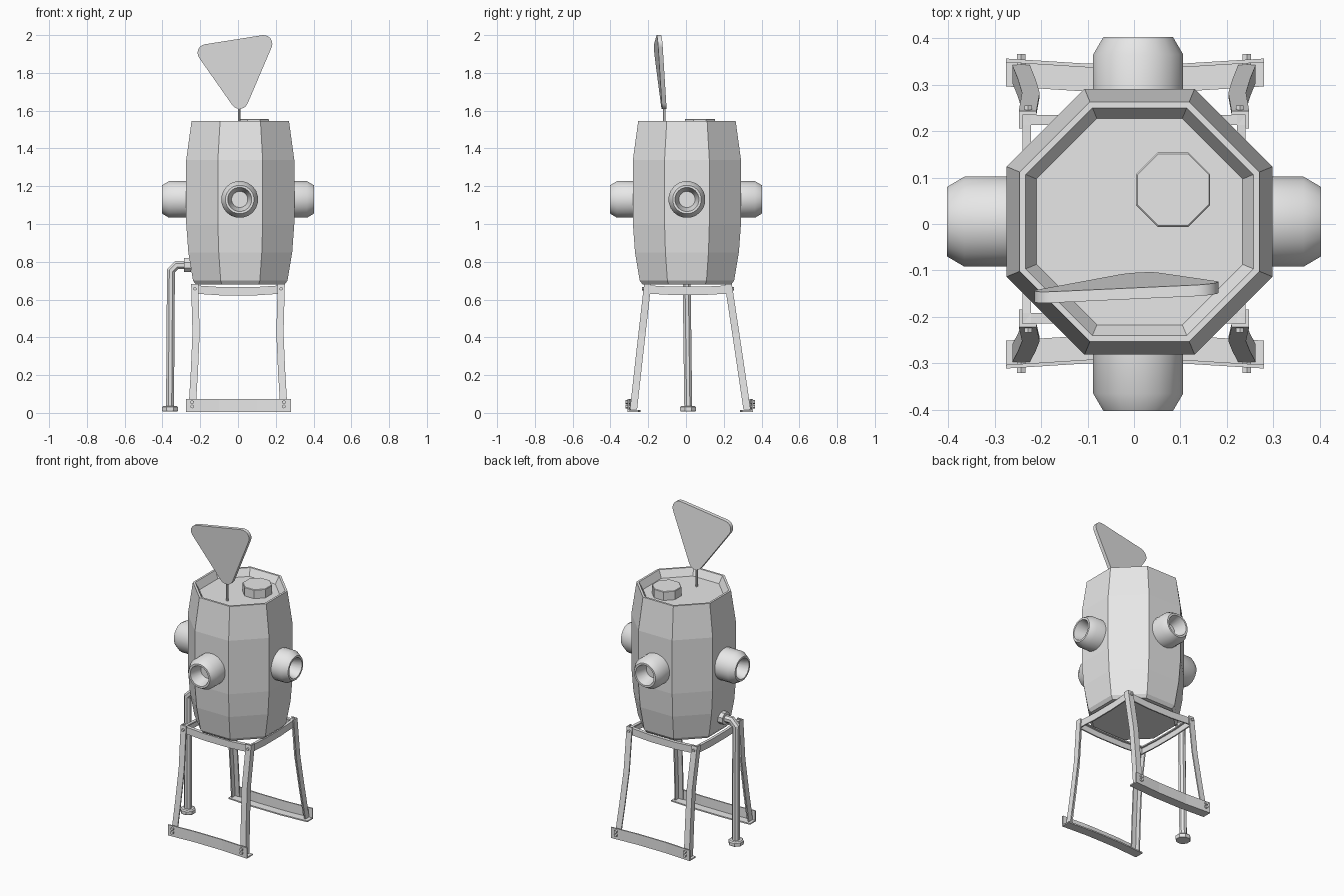
import bpy, bmesh
from math import pi, cos, sin, radians
from mathutils import Vector, Matrix

if "Cube" in bpy.data.objects:
    bpy.data.objects.remove(bpy.data.objects["Cube"])

grey = bpy.data.materials.new("plain grey")
grey.use_nodes = True
GREY = (0.8, 0.8, 0.8, 1)
grey.diffuse_color = GREY
grey.node_tree.nodes["Principled BSDF"].inputs["Base Color"].default_value = GREY


def finish(name, bm, smooth=False):
    bmesh.ops.recalc_face_normals(bm, faces=bm.faces)
    mesh = bpy.data.meshes.new(name)
    bm.to_mesh(mesh)
    bm.free()
    mesh.materials.append(grey)
    ob = bpy.data.objects.new(name, mesh)
    bpy.context.collection.objects.link(ob)
    if smooth:
        bpy.ops.object.select_all(action='DESELECT')
        ob.select_set(True)
        bpy.context.view_layer.objects.active = ob
        bpy.ops.object.shade_smooth_by_angle(angle=radians(35))
    return ob


def skin(name, rings, smooth=False):
    """Join equal rings of points into a closed solid."""
    bm = bmesh.new()
    rows = [[bm.verts.new(p) for p in ring] for ring in rings]
    n = len(rows[0])
    for a, b in zip(rows, rows[1:]):
        for i in range(n):
            j = (i + 1) % n
            bm.faces.new((a[i], a[j], b[j], b[i]))
    bm.faces.new(rows[0])
    bm.faces.new(rows[-1])
    return finish(name, bm, smooth)


def lathe(name, profile, sides, centre, axis=(0, 0, 1), smooth=False, flats=True):
    """Turn (radius, height) pairs; with flats the radius is measured to the flat sides."""
    rot = Vector((0, 0, 1)).rotation_difference(Vector(axis)).to_matrix()
    k = 1 / cos(pi / sides) if flats else 1
    rings = []
    for r, h in profile:
        ring = []
        for i in range(sides):
            a = 2 * pi * (i + 0.5) / sides
            ring.append(Vector(centre) + rot @ Vector((r * k * cos(a), r * k * sin(a), h)))
        rings.append(ring)
    return skin(name, rings, smooth)


def angle_bar(name, path, u, v, wu, wv, t=0.008):
    """L-section bar swept along a path."""
    u, v = Vector(u), Vector(v)
    section = [(0, 0), (wu, 0), (wu, t), (t, t), (t, wv), (0, wv)]
    return skin(name, [[Vector(p) + u * a + v * b for a, b in section] for p in path])


# Barrel with recessed lid
lathe("barrel", [(0.235, 0.68), (0.25, 0.70), (0.275, 0.85), (0.286, 1.0), (0.286, 1.34),
                 (0.258, 1.545), (0.245, 1.545), (0.222, 1.50)], 8, (0.012, 0.005, 0))
lathe("filler_cap", [(0.08, 1.49), (0.08, 1.553), (0.077, 1.556)], 8, (0.084, 0.074, 0))

# Four open nozzles
nozzle = [(0.098, 0.25), (0.098, 0.365), (0.076, 0.402), (0.064, 0.402), (0.043, 0.325)]
for side, axis in {"front": (0, -1, 0), "back": (0, 1, 0),
                   "left": (1, 0, 0), "right": (-1, 0, 0)}.items():
    centre = (0.009, 0, 1.13) if axis[0] == 0 else (0, 0.005, 1.13)
    lathe(side + "_nozzle", nozzle, 20, centre, axis, True, False)

# Rounded triangular sign on a rod, leaning forward
corners = [Vector((0.008, 1.655)), Vector((0.136, 1.954)), Vector((-0.168, 1.906))]
R = 0.046
outline = []
for i, c in enumerate(corners):
    before = (c - corners[i - 1]).normalized()
    after = (corners[(i + 1) % 3] - c).normalized()
    start = Vector((before.y, -before.x))
    turn = before.angle(after)
    for k in range(7):
        a = turn * k / 6
        outline.append(c + R * Vector((start.x * cos(a) - start.y * sin(a),
                                       start.x * sin(a) + start.y * cos(a))))


def on_sign(p, depth):
    y = -0.117 - 0.088 * (p.y - 1.61) + 0.06 * p.x
    return Vector((p.x, y + depth, p.y))


skin("sign_plate", [[on_sign(p, d) for p in outline] for d in (-0.012, 0.012)], True)
lathe("sign_rod", [(0.007, 1.49), (0.007, 1.64)], 8, (0.006, -0.115, 0))

# Legs, foot rails and bolts
for sy, side, top_y, foot_y in ((-1, "front", -0.222, -0.297), (1, "back", 0.243, 0.342)):
    for sx, hand in ((1, "left"), (-1, "right")):
        path = [(sx * 0.262, foot_y, 0.018),
                (sx * 0.25, foot_y + (top_y - foot_y) * 0.3, 0.22),
                (sx * 0.241, foot_y + (top_y - foot_y) * 0.6, 0.42),
                (sx * 0.248, top_y, 0.682)]
        angle_bar(f"{side}_{hand}_leg", path, (-sx, 0, 0), (0, -sy, 0), 0.038, 0.038)
        for z in (0.034, 0.057):
            lathe(f"{side}_{hand}_foot_bolt", [(0.009, 0), (0.009, 0.024)], 6,
                  (sx * 0.243, foot_y, z), (0, sy, 0))
        lathe(f"{side}_{hand}_top_bolt", [(0.008, 0), (0.008, 0.012)], 6,
              (sx * 0.228, top_y, 0.657), (0, sy, 0))
    rail = [(x, foot_y + sy * (0.014 if abs(x) > 0.2 else 0.003), 0.006)
            for x in (-0.275, -0.1, 0.1, 0.28)]
    angle_bar(side + "_foot_rail", rail, (0, -sy, 0), (0, 0, 1), 0.06, 0.068)

    # Front and back beams under the barrel
    beam = [(x, top_y - sy * 0.008, 0.676 - s) for x, s in
            ((-0.24, 0), (-0.09, 0.01), (0.09, 0.01), (0.242, 0))]
    angle_bar(side + "_beam", beam, (0, -sy, 0), (0, 0, -1), 0.022, 0.044)

# Side beams
for sx, hand in ((1, "left"), (-1, "right")):
    beam = [(sx * 0.24, y, 0.676 - s) for y, s in
            ((-0.215, 0), (-0.07, 0.008), (0.09, 0.008), (0.236, 0))]
    angle_bar(hand + "_beam", beam, (-sx, 0, 0), (0, 0, -1), 0.018, 0.044)

# Drain pipe with mitred elbow and end flanges
r = 0.021
path = [((-0.25, 0.003, 0.782), (0, 1)), ((-0.325, 0.003, 0.782), (0.4, 1)),
        ((-0.355, 0.003, 0.752), (1, 0.4)), ((-0.36, 0.012, 0.02), (1, 0))]
rings = []
for p, (ax, az) in path:
    across = Vector((-ax, 0, az))
    rings.append([Vector(p) + r * 1.08 * (across * cos(a) + Vector((0, 1, 0)) * sin(a))
                  for a in (2 * pi * (i + 0.5) / 8 for i in range(8))])
# Vertical run keeps the same winding as the elbow
skin("drain_pipe", rings)
lathe("pipe_foot", [(0.04, 0.008), (0.042, 0.014), (0.042, 0.03), (0.036, 0.037)], 8,
      (-0.36, 0.011, 0))
lathe("pipe_wall_flange", [(0.037, 0.25), (0.037, 0.285)], 8, (0, 0.003, 0.782), (-1, 0, 0))
